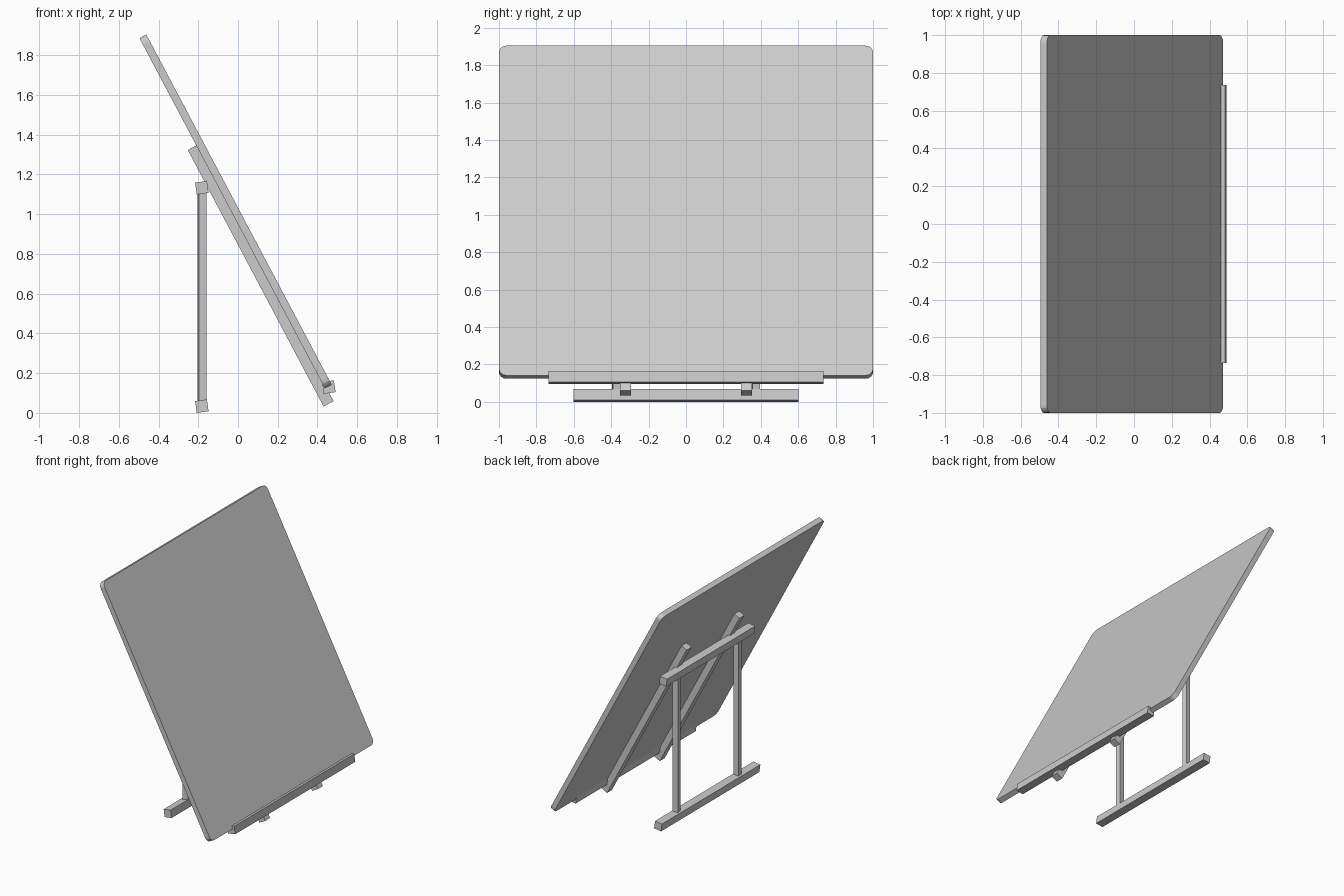
import bpy, bmesh
from math import radians
from mathutils import Matrix

if "Cube" in bpy.data.objects:
    bpy.data.objects.remove(bpy.data.objects["Cube"])

def box(name, centre, size, ry=0, rz=0, corner=0):
    """Box tilted about y or turned about z; corner rounds the edges along local x."""
    bm = bmesh.new()
    bmesh.ops.create_cube(bm, size=1, matrix=Matrix.Diagonal((*size, 1)))
    if corner:
        edges = [e for e in bm.edges
                 if abs(e.verts[0].co.x - e.verts[1].co.x) > size[0] * 0.9]
        bmesh.ops.bevel(bm, geom=edges, offset=corner, segments=4,
                        profile=0.5, affect='EDGES')
    bmesh.ops.recalc_face_normals(bm, faces=bm.faces[:])
    mesh = bpy.data.meshes.new(name)
    bm.to_mesh(mesh)
    bm.free()
    ob = bpy.data.objects.new(name, mesh)
    ob.location = centre
    ob.rotation_euler = (0, radians(ry), radians(rz))
    bpy.context.collection.objects.link(ob)
    return ob

LEAN = -27.9   # backward lean of the board
TWIST = -8     # slight roll of the crossbars

# Leaning board with rounded corners
box("board", (-0.012, 0, 1.0135), (0.039, 2.0, 1.994), ry=LEAN, corner=0.04)

# Ledge along the lower edge of the board
box("ledge", (0.457, 0, 0.13), (0.06, 1.472, 0.06), ry=TWIST)

# Upper and lower crossbars of the rear stand
box("top_crossbar", (-0.182, 0, 1.133), (0.06, 1.08, 0.06), ry=TWIST)
box("foot_crossbar", (-0.182, 0, 0.034), (0.06, 1.205, 0.06), ry=TWIST)

# Paired back rails and upright posts
for side, s in (("left", -1), ("right", 1)):
    box("back_rail_" + side, (0.114, s * 0.323, 0.691),
        (0.057, 0.06, 1.46), ry=LEAN)
    box("post_" + side, (-0.18, s * 0.373, 0.583),
        (0.04, 0.04, 1.09), rz=8)
